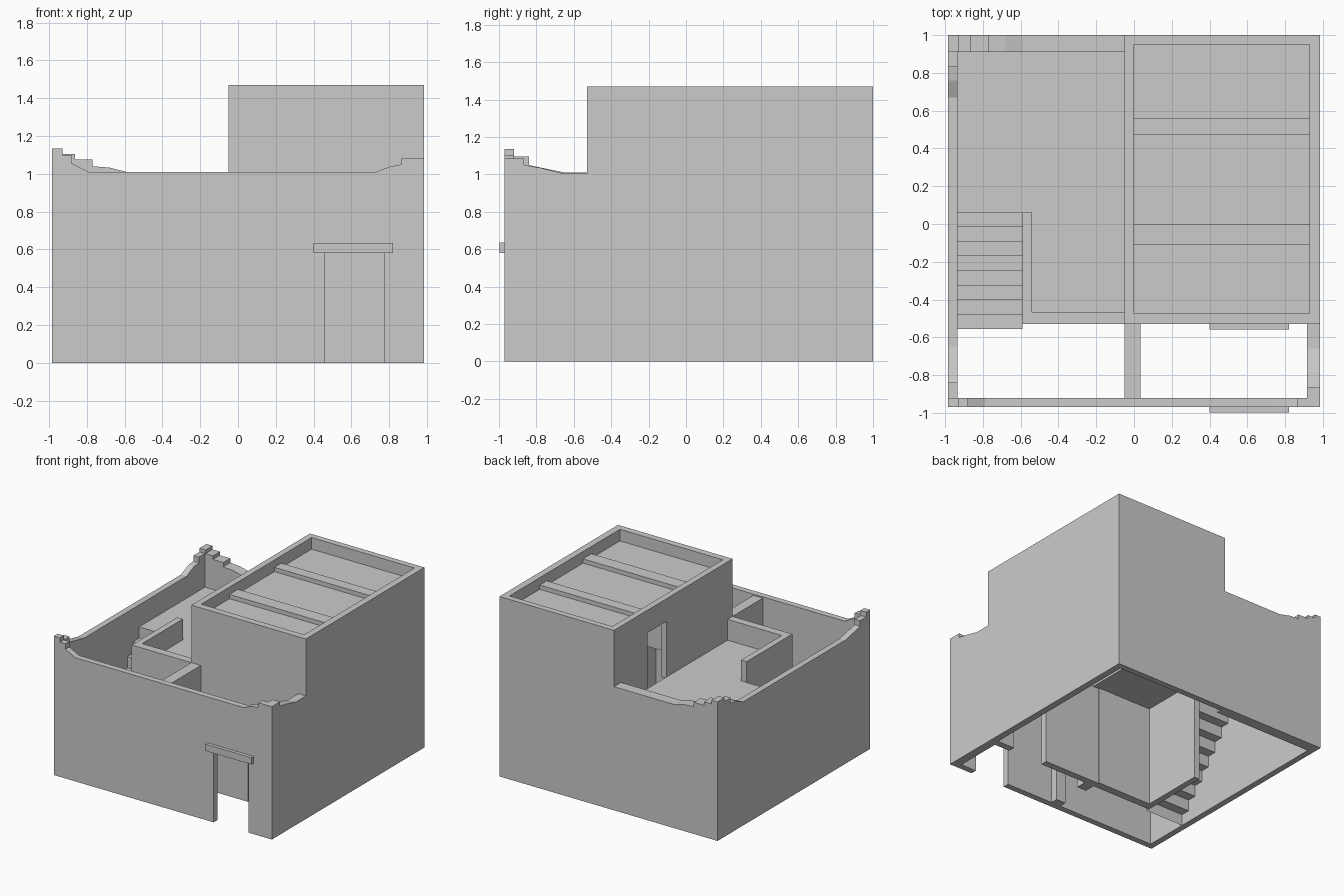
import bpy, bmesh

if "Cube" in bpy.data.objects:
    bpy.data.objects.remove(bpy.data.objects["Cube"])


def mesh_object(name, bm, fix=True):
    if fix:
        bmesh.ops.recalc_face_normals(bm, faces=bm.faces)
    me = bpy.data.meshes.new(name)
    bm.to_mesh(me)
    bm.free()
    ob = bpy.data.objects.new(name, me)
    bpy.context.collection.objects.link(ob)
    return ob


def prism(name, pts, axis, a, b):
    """Extrude a (u, z) outline along axis 'x' or 'y' from a to b."""
    bm = bmesh.new()

    def place(u, z, t):
        return (t, u, z) if axis == 'x' else (u, t, z)
    face = bm.faces.new([bm.verts.new(place(u, z, a)) for u, z in pts])
    ext = bmesh.ops.extrude_face_region(bm, geom=[face], use_keep_orig=True)
    d = place(0, 0, b - a)
    verts = [g for g in ext['geom'] if isinstance(g, bmesh.types.BMVert)]
    bmesh.ops.translate(bm, vec=d, verts=verts)
    return mesh_object(name, bm)


def box(name, x0, x1, y0, y1, z0, z1):
    return prism(name, [(x0, z0), (x1, z0), (x1, z1), (x0, z1)], 'y', y0, y1)


# Main levels
L, R, F, B = -0.985, 0.985, -0.97, 1.0
WALL, TERRACE, ROOF, TOP = 1.01, 0.83, 1.375, 1.47
DOOR = [(0.46, 0), (0.46, 0.58), (0.775, 0.58), (0.775, 0)]

# Courtyard front wall with stepped corners and doorway
prism("front_wall", [(L, 0)] + DOOR + [
    (R, 0), (R, 1.085), (0.865, 1.085), (0.865, 1.05), (0.80, 1.037), (0.73, WALL),
    (-0.79, WALL), (-0.88, 1.055), (-0.88, 1.10), (-0.93, 1.10), (-0.93, 1.135),
    (L, 1.135)], 'y', F, -0.92)

# Left wall, stepped at both ends
prism("left_wall", [
    (-0.92, 0), (0.91, 0), (0.91, 1.105), (0.83, 1.105), (0.83, 1.06), (0.76, 1.05),
    (0.67, WALL), (-0.65, WALL), (-0.82, 1.045), (-0.84, 1.05), (-0.84, 1.095),
    (-0.92, 1.095)], 'x', L, -0.935)

# Back wall, low over the terrace
prism("back_wall", [
    (L, 0), (-0.05, 0), (-0.05, WALL), (-0.59, WALL), (-0.68, 1.033), (-0.77, 1.04),
    (-0.77, 1.075), (-0.864, 1.075), (-0.864, 1.105), (-0.93, 1.105), (-0.93, 1.135),
    (L, 1.135)], 'y', 0.91, B)
box("tower_back_wall", -0.05, R, 0.95, B, 0, TOP)

# Right wall: courtyard part and tall house part
prism("courtyard_right_wall", [
    (-0.92, 0), (-0.53, 0), (-0.53, 1.005), (-0.66, 1.005), (-0.78, 1.035),
    (-0.865, 1.05), (-0.865, 1.085), (-0.92, 1.085)], 'x', 0.915, R)
box("tower_right_wall", 0.93, R, -0.475, 0.95, 0, TOP)

# House front wall, stepping up from the terrace parapet to the tower
prism("house_front_wall", [(-0.05, 0)] + DOOR + [
    (R, 0), (R, TOP), (-0.05, TOP)], 'y', -0.53, -0.475)
box("terrace_front_wall", -0.59, -0.05, -0.53, -0.465, 0, 1.0)
box("stair_side_wall", -0.59, -0.54, -0.465, 0.06, 0, 1.0)

# Upper wall between tower and terrace, with doorway
prism("tower_left_wall", [
    (-0.475, TERRACE - 0.01), (0.325, TERRACE - 0.01), (0.325, 1.285), (0.57, 1.285),
    (0.57, TERRACE - 0.01), (0.95, TERRACE - 0.01), (0.95, TOP), (-0.475, TOP)],
    'x', -0.05, 0.0)

# Courtyard divider with doorway
prism("courtyard_divider", [
    (-0.92, 0), (-0.86, 0), (-0.86, 0.58), (-0.62, 0.58), (-0.62, 0), (-0.53, 0),
    (-0.53, 1.0), (-0.92, 1.0)], 'x', -0.05, 0.035)

# Door lintels
for name, y in (("gate_lintel", F), ("house_lintel", -0.53)):
    box(name, 0.40, 0.82, y - 0.028, y, 0.58, 0.635)

# Terrace floor and stair landing
box("terrace_floor", -0.54, -0.05, -0.465, 0.91, TERRACE - 0.01, TERRACE)
box("stair_landing", -0.935, -0.54, 0.06, 0.91, TERRACE - 0.01, TERRACE)

# Tower roof with raised beams
box("tower_roof", 0.0, 0.93, -0.475, 0.95, ROOF - 0.02, ROOF)
for i, (y0, y1) in enumerate(((0.47, 0.56), (-0.11, 0.0))):
    box(f"roof_beam_{i + 1}", 0.0, 0.93, y0, y1, ROOF, ROOF + 0.035)

# Open stair of risers and treads
bm = bmesh.new()
steps, y0, run = 8, -0.555, 0.615 / 8
rise = TERRACE / (steps + 1)
path = []
for i in range(steps + 1):
    path += [(y0 + i * run, i * rise), (y0 + i * run, (i + 1) * rise)]
rows = [[bm.verts.new((x, y, z)) for x in (-0.935, -0.59)] for y, z in path]
for a, b in zip(rows, rows[1:]):
    bm.faces.new((a[0], a[1], b[1], b[0]))
mesh_object("stairs", bm, fix=False)
